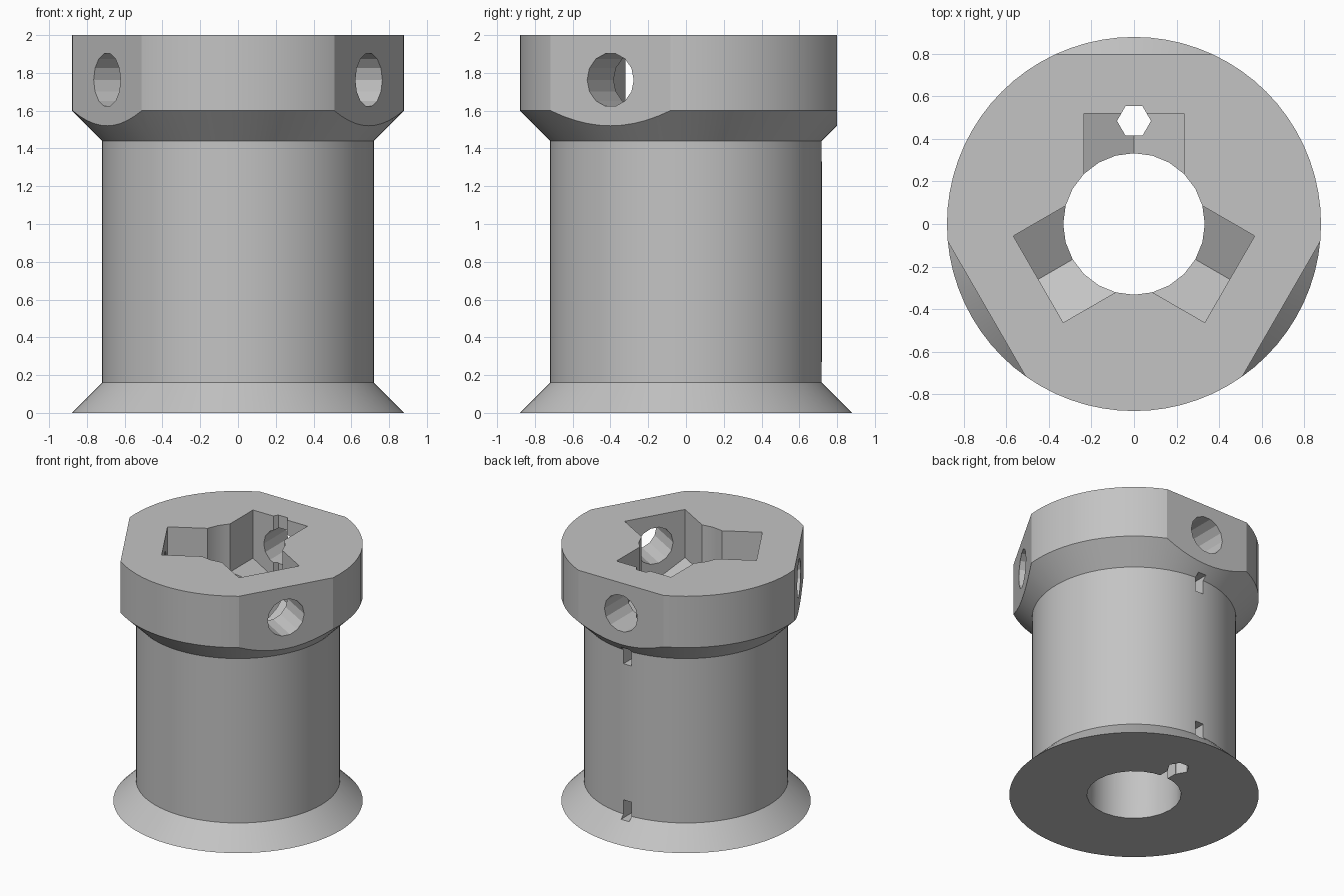
import bpy, bmesh, math
from mathutils import Matrix

cube = bpy.data.objects.get("Cube")
if cube:
    bpy.data.objects.remove(cube, do_unlink=True)

grey = bpy.data.materials.new("light_grey")
grey.use_nodes = True
colour = (0.55, 0.55, 0.55, 1)
grey.diffuse_color = colour
grey.node_tree.nodes["Principled BSDF"].inputs["Base Color"].default_value = colour


def add_object(name, bm):
    bmesh.ops.recalc_face_normals(bm, faces=bm.faces)
    mesh = bpy.data.meshes.new(name)
    bm.to_mesh(mesh)
    bm.free()
    mesh.materials.append(grey)
    obj = bpy.data.objects.new(name, mesh)
    bpy.context.collection.objects.link(obj)
    return obj


def ring(radius, sides, cx=0, cy=0):
    return [(cx + radius * math.cos(math.tau * i / sides),
             cy + radius * math.sin(math.tau * i / sides)) for i in range(sides)]


def rect(x0, x1, y0, y1):
    return [(x0, y0), (x1, y0), (x1, y1), (x0, y1)]


def prism(name, points, low, high, matrix=Matrix()):
    bm = bmesh.new()
    face = bm.faces.new([bm.verts.new((x, y, low)) for x, y in points])
    top = bmesh.ops.extrude_face_region(bm, geom=[face])["geom"]
    moved = [v for v in top if isinstance(v, bmesh.types.BMVert)]
    bmesh.ops.translate(bm, verts=moved, vec=(0, 0, high - low))
    bm.transform(matrix)
    return add_object(name, bm)


def lathe(name, profile, sides):
    bm = bmesh.new()
    loops = [[bm.verts.new((x, y, z)) for x, y in ring(r, sides)] for r, z in profile]
    for a, b in zip(loops, loops[1:]):
        for i in range(sides):
            j = (i + 1) % sides
            bm.faces.new((a[i], a[j], b[j], b[i]))
    bm.faces.new(loops[0])
    bm.faces.new(loops[-1])
    return add_object(name, bm)


def carve(target, cutter):
    cutter.hide_render = True
    mod = target.modifiers.new(cutter.name, "BOOLEAN")
    mod.operation, mod.solver, mod.object = "DIFFERENCE", "EXACT", cutter
    bpy.context.view_layer.objects.active = target
    bpy.ops.object.modifier_apply(modifier=mod.name)
    bpy.data.objects.remove(cutter, do_unlink=True)


# Spool body with flared foot and wide collar
spool = lathe("spool_body", [(0.88, 0), (0.72, 0.16), (0.72, 1.44),
                             (0.88, 1.6), (0.88, 2)], 72)

# Central bore
carve(spool, prism("bore", ring(0.333, 24), -0.1, 2.1))

# Local x is sideways, y is up, z points out to the back
outward = Matrix(((-1, 0, 0, 0), (0, 0, 1, 0), (0, 1, 0, 0), (0, 0, 0, 1)))

# Three collar stations: flat, nut pocket with pointed floor, screw hole
pocket = [(0.235, 2.1), (-0.235, 2.1), (-0.235, 1.625), (0, 1.49), (0.235, 1.625)]
for k in range(3):
    radial = Matrix.Rotation(k * math.tau / 3, 4, "Z") @ outward
    carve(spool, prism("collar_flat", rect(-0.7, 0.7, 1.445, 2.1), 0.8, 1.1, radial))
    carve(spool, prism("nut_pocket", pocket, 0.02, 0.52, radial))
    carve(spool, prism("screw_hole", ring(0.1425, 14, 0, 1.763), 0.2, 1, radial))

# Vertical hexagonal cord channel and its slots
carve(spool, prism("cord_channel", ring(0.08, 6, 0, 0.485), -0.1, 2.1))
for low in (0.13, 1.33):
    carve(spool, prism("cord_slot", rect(-0.035, 0.035, low, low + 0.14), 0.485, 0.775, outward))
carve(spool, prism("foot_groove", rect(-0.035, 0.035, -0.1, 0.12), 0.25, 0.485, outward))

# Soft rounds, crisp corners
bpy.ops.object.select_all(action="DESELECT")
spool.select_set(True)
bpy.context.view_layer.objects.active = spool
bpy.ops.object.shade_smooth_by_angle(angle=math.radians(20))
